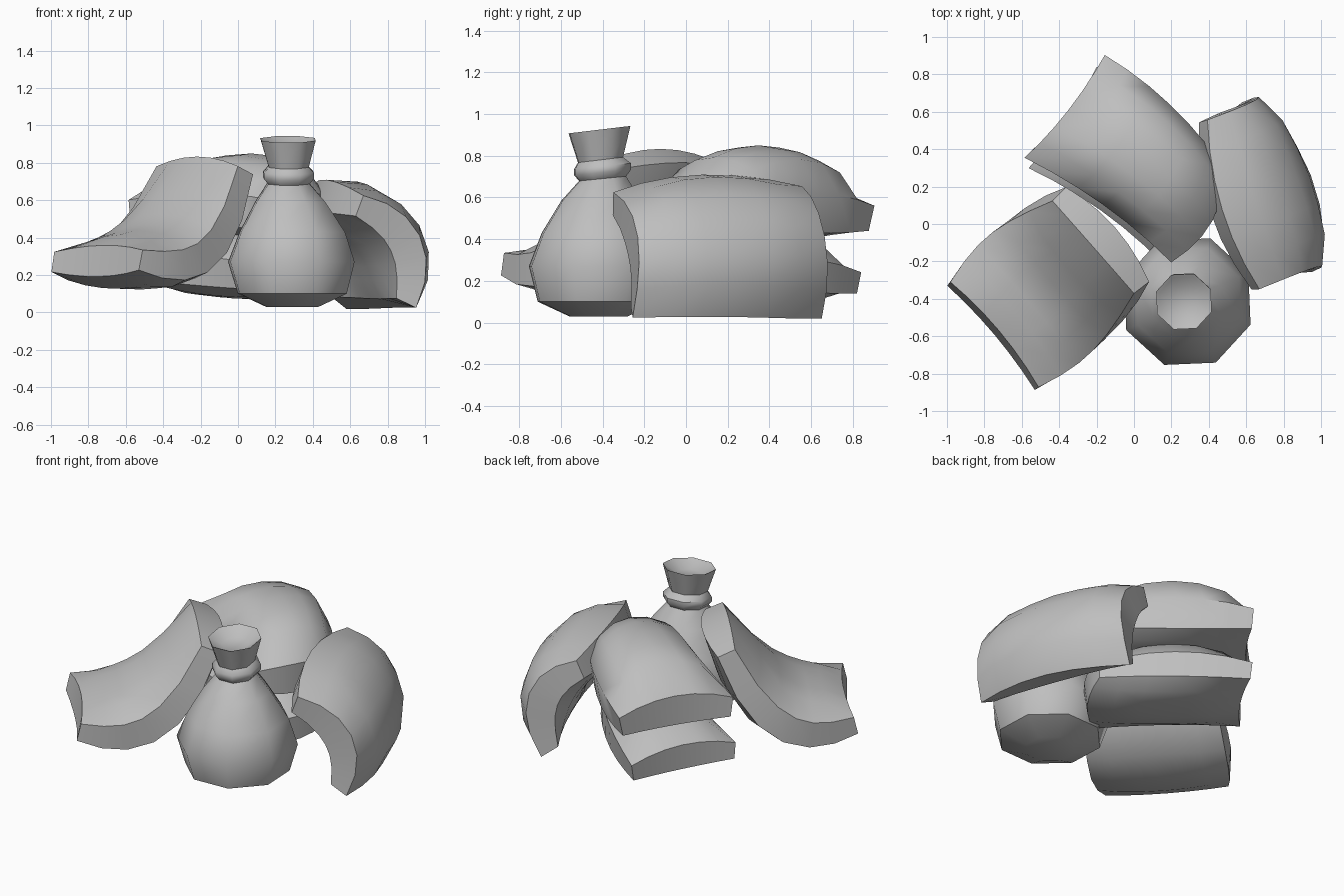
import bpy, bmesh, math
from mathutils import Vector

cube = bpy.data.objects.get("Cube")
if cube:
    bpy.data.objects.remove(cube)

cloth = bpy.data.materials.new("grey cloth")
cloth.use_nodes = True
grey = (0.52, 0.52, 0.52, 1)
cloth.diffuse_color = grey
cloth.node_tree.nodes["Principled BSDF"].inputs["Base Color"].default_value = grey


def finish(bm, name, angle):
    """Turn the bmesh into a smooth object with sharp seams."""
    bmesh.ops.recalc_face_normals(bm, faces=bm.faces)
    mesh = bpy.data.meshes.new(name)
    bm.to_mesh(mesh)
    bm.free()
    mesh.materials.append(cloth)
    obj = bpy.data.objects.new(name, mesh)
    bpy.context.collection.objects.link(obj)
    bpy.ops.object.select_all(action="DESELECT")
    obj.select_set(True)
    bpy.context.view_layer.objects.active = obj
    bpy.ops.object.shade_smooth_by_angle(angle=math.radians(angle))


def pillow(name, corners, bow, bow_start, bow_end, rim, puffs, bulge=0.0, curl=1, n=6):
    """Stuffed bag: a curved four-corner sheet thickened to a dome on both sides."""
    a, b, c, d = map(Vector, corners)      # a-b is the start edge, d-c the end edge
    bow, bow_start, bow_end = Vector(bow), Vector(bow_start), Vector(bow_end)

    def sheet(u, v):
        s, t = (u + 1) / 2, (v * (1 + bulge * (1 - u * u)) + 1) / 2
        start, end = a.lerp(b, t), d.lerp(c, t)
        point = start.lerp(end, s)
        point.z = start.z + (end.z - start.z) * max(s, 0) ** curl
        return point + bow * (1 - u * u) + bow_start.lerp(bow_end, s) * (1 - v * v)

    bm = bmesh.new()
    sides = {1: {}, -1: {}}
    e = 0.01
    for i in range(n + 1):
        for j in range(n + 1):
            u, v = 2 * i / n - 1, 2 * j / n - 1
            du = sheet(u + e, v) - sheet(u - e, v)
            dv = sheet(u, v + e) - sheet(u, v - e)
            normal = du.cross(dv).normalized()
            fu, fv = 1 - u * u, 1 - v * v
            edge = rim * (0.65 + 0.35 * max(fu, fv))
            for k, puff in zip(sides, puffs):
                half = edge + puff * (fu * fv) ** 0.5
                sides[k][i, j] = bm.verts.new(sheet(u, v) + normal * half * k)
    for g in sides.values():
        for i in range(n):
            for j in range(n):
                bm.faces.new((g[i, j], g[i + 1, j], g[i + 1, j + 1], g[i, j + 1]))
    # seam band around the edge
    loop = [(i, 0) for i in range(n)] + [(n, j) for j in range(n)]
    loop += [(n - i, n) for i in range(n)] + [(0, n - j) for j in range(n)]
    for p, q in zip(loop, loop[1:] + loop[:1]):
        bm.faces.new((sides[1][p], sides[1][q], sides[-1][q], sides[-1][p]))
    finish(bm, name, 40)


# Two stacked bags in the middle
pillow("lower_bag",
       [(-.56, .30, .23), (-.20, .83, .19), (.45, .22, .22), (.15, -.20, .17)],
       (.03, .03, .02), (.02, -.02, .02), (.06, -.02, 0), .08, (.13, .08))
pillow("upper_bag",
       [(-.58, .36, .54), (-.16, .89, .50), (.47, .30, .53), (.2, -.2, .53)],
       (.03, .03, .01), (.02, -.02, .03), (.08, -.03, .01), .095, (.2, .06))

# Bag slumped from the ground up against the stack
pillow("slumped_bag",
       [(-.99, -.32, .27), (-.52, -.88, .28), (.04, -.34, .76), (-.4, .16, .76)],
       (.01, .01, -.05), (.02, .02, 0), (.02, .02, .04), .085, (.06, .1),
       bulge=.18, curl=3)

# Bag standing on edge
pillow("standing_bag",
       [(.9, -.26, .05), (.54, .62, .05), (.37, .55, .6), (.65, -.35, .57)],
       (.12, .05, .06), (.07, .02, 0), (-.07, -.03, .04), .09, (.08, .09))

# Tied sack: rings of radius, height, x, y and tilt, from base to inside of mouth
rings = [(.15, .03, .29, -.42, 0), (.31, .10, .29, -.42, 0), (.36, .27, .285, -.415, 0),
         (.3, .43, .29, -.41, 0), (.2, .59, .28, -.41, .03), (.12, .69, .27, -.4, .1),
         (.145, .72, .27, -.4, .1), (.145, .75, .27, -.4, .1), (.115, .78, .27, -.41, .12),
         (.158, .925, .267, -.415, .12), (.14, .915, .267, -.415, .12),
         (.08, .88, .267, -.41, .12)]
bm = bmesh.new()
loops = []
for r, z, x, y, tilt in rings:
    ring = []
    for k in range(8):
        w = math.radians(45 * k + 25)
        dy = r * math.sin(w)
        ring.append(bm.verts.new((x + r * math.cos(w), y + dy, z + tilt * dy)))
    loops.append(ring)
for low, high in zip(loops, loops[1:]):
    for k in range(8):
        m = (k + 1) % 8
        bm.faces.new((low[k], low[m], high[m], high[k]))
bm.faces.new(loops[0])
bm.faces.new(loops[-1])
finish(bm, "tied_sack", 46)
